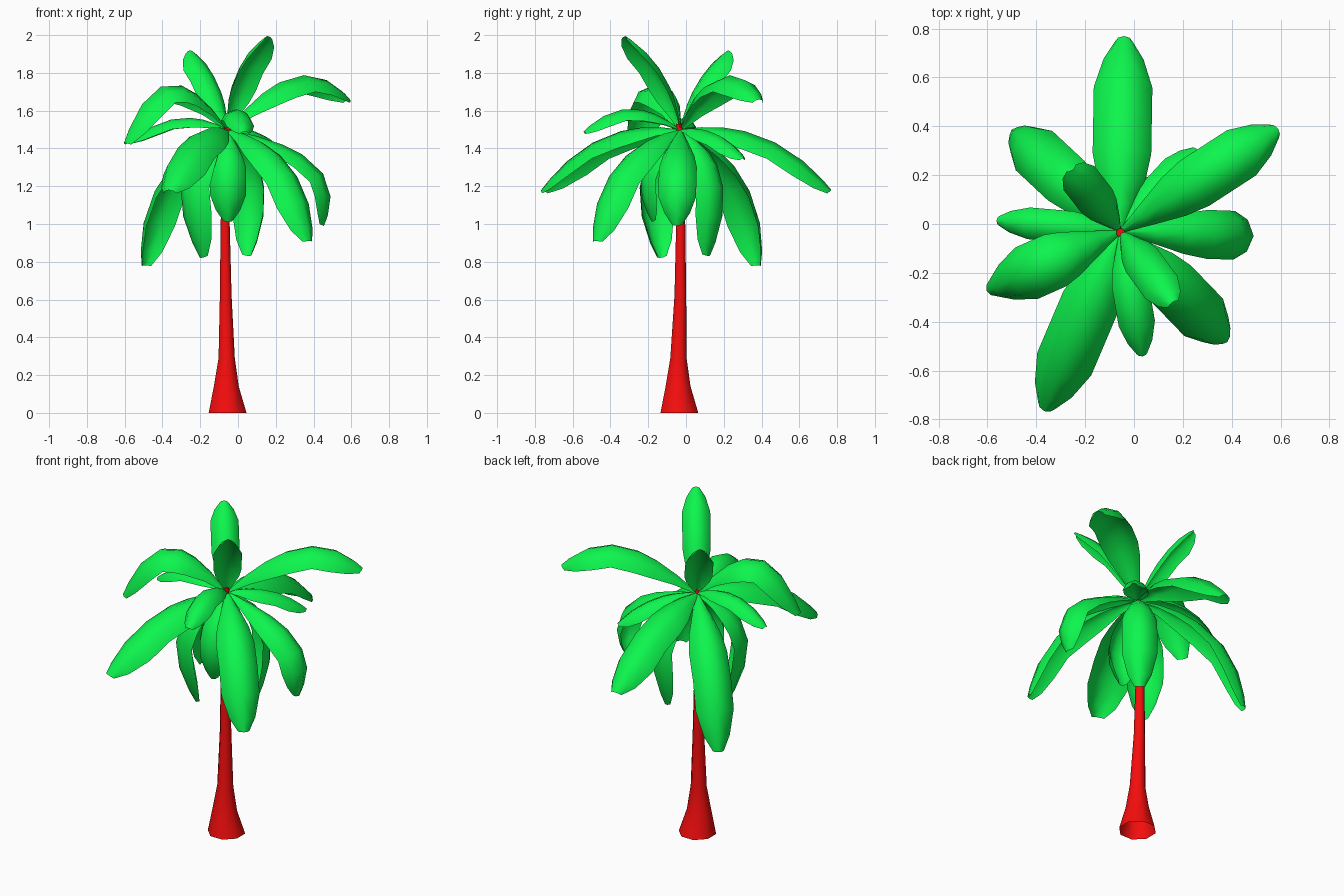
import bpy, math
from mathutils import Vector

if "Cube" in bpy.data.objects:
    bpy.data.objects.remove(bpy.data.objects["Cube"])


def material(name, color):
    m = bpy.data.materials.new(name)
    m.diffuse_color = color
    m.use_nodes = True
    m.node_tree.nodes["Principled BSDF"].inputs["Base Color"].default_value = m.diffuse_color
    return m


def mesh_object(name, verts, faces, mat):
    mesh = bpy.data.meshes.new(name)
    mesh.from_pydata(verts, [], faces)
    mesh.materials.append(mat)
    for p in mesh.polygons:
        p.use_smooth = len(p.vertices) == 4
    mesh.update()
    obj = bpy.data.objects.new(name, mesh)
    bpy.context.collection.objects.link(obj)
    return obj


green = material("leaf_green", (0.004, 0.92, 0.075, 1))
red = material("trunk_red", (0.92, 0.004, 0.004, 1))

# Trunk: eight-sided rings (x, y, z, radius) that flare at the open foot
RINGS = [(-0.055, -0.035, 0, 0.10), (-0.062, -0.042, 0.14, 0.066),
         (-0.060, -0.040, 0.29, 0.043), (-0.065, -0.030, 0.62, 0.031),
         (-0.068, -0.028, 1.0, 0.024), (-0.062, -0.030, 1.35, 0.020),
         (-0.055, -0.035, 1.53, 0.016)]
N = 8
verts = [(x + r * math.cos(2 * math.pi * (i + 0.5) / N) / math.cos(math.pi / N),
          y + r * math.sin(2 * math.pi * (i + 0.5) / N) / math.cos(math.pi / N), z)
         for x, y, z, r in RINGS for i in range(N)]
faces = [(k * N + i, k * N + (i + 1) % N, (k + 1) * N + (i + 1) % N, (k + 1) * N + i)
         for k in range(len(RINGS) - 1) for i in range(N)]
faces.append(tuple(range(len(verts) - N, len(verts))))
mesh_object("trunk", verts, faces, red)

# Leaves: arched sheets along a curved spine, narrow at the base, blunt at the tip
BASE = Vector((-0.055, -0.03, 1.5))
ROWS = [(0, 0.08), (0.12, 0.48), (0.25, 0.84), (0.38, 1), (0.58, 1),
        (0.78, 1), (0.93, 0.68), (1, 0.3)]
SECTION = [(-1, 0.8), (-0.65, 0.26), (0, 0), (0.65, 0.26), (1, 0.8)]


def leaf(name, azimuth, mid, tip, half):
    a = math.radians(azimuth)
    out = Vector((math.cos(a), math.sin(a), 0))
    side = Vector((-math.sin(a), math.cos(a), 0))
    up = Vector((0, 0, 1))
    p0 = Vector((0.0, 0.0))
    p2 = Vector((tip[0], tip[1] - BASE.z))
    p1 = 2 * Vector((mid[0], mid[1] - BASE.z)) - (p0 + p2) / 2
    verts = []
    for t, w in ROWS:
        p = 2 * t * (1 - t) * p1 + t * t * p2
        d = ((1 - t) * p1 + t * (p2 - p1)).normalized()
        normal = -d.y * out + d.x * up
        for u, drop in SECTION:
            verts.append(BASE + out * p.x + up * p.y + side * (u * half * w)
                         - normal * (drop * half * w))
    n = len(SECTION)
    faces = [(k * n + i, (k + 1) * n + i, (k + 1) * n + i + 1, k * n + i + 1)
             for k in range(len(ROWS) - 1) for i in range(n - 1)]
    mesh_object(name, verts, faces, green)


# name, azimuth, spine middle (radius, z), spine tip (radius, z), half width
LEAVES = [
    ("leaf_back_long", 89, (0.44, 1.46), (0.80, 1.18), 0.12),
    ("leaf_front_long", -113, (0.44, 1.46), (0.80, 1.18), 0.12),
    ("leaf_back_right_high", 33, (0.42, 1.78), (0.77, 1.66), 0.11),
    ("leaf_right", -2, (0.47, 1.31), (0.51, 0.99), 0.10),
    ("leaf_front_right", -46, (0.43, 1.32), (0.63, 0.91), 0.11),
    ("leaf_upright_front", -54, (0.13, 1.80), (0.36, 1.995), 0.08),
    ("leaf_upright_back", 128, (0.14, 1.76), (0.32, 1.92), 0.08),
    ("leaf_front_small", -80, (0.27, 1.61), (0.52, 1.49), 0.075),
    ("leaf_left_high", -156, (0.34, 1.74), (0.60, 1.43), 0.115),
    ("leaf_left_small", 175, (0.26, 1.56), (0.51, 1.44), 0.065),
    ("leaf_back_left", 137, (0.44, 1.25), (0.61, 0.78), 0.11),
    ("leaf_back_right_small", 47, (0.25, 1.48), (0.46, 1.35), 0.07),
    ("leaf_hanging_left", -142, (0.28, 1.25), (0.18, 0.82), 0.105),
    ("leaf_hanging_back", 53, (0.25, 1.25), (0.19, 0.83), 0.10),
    ("leaf_hanging_front", -89, (0.20, 1.28), (0.15, 1.01), 0.095),
]
for args in LEAVES:
    leaf(*args)
